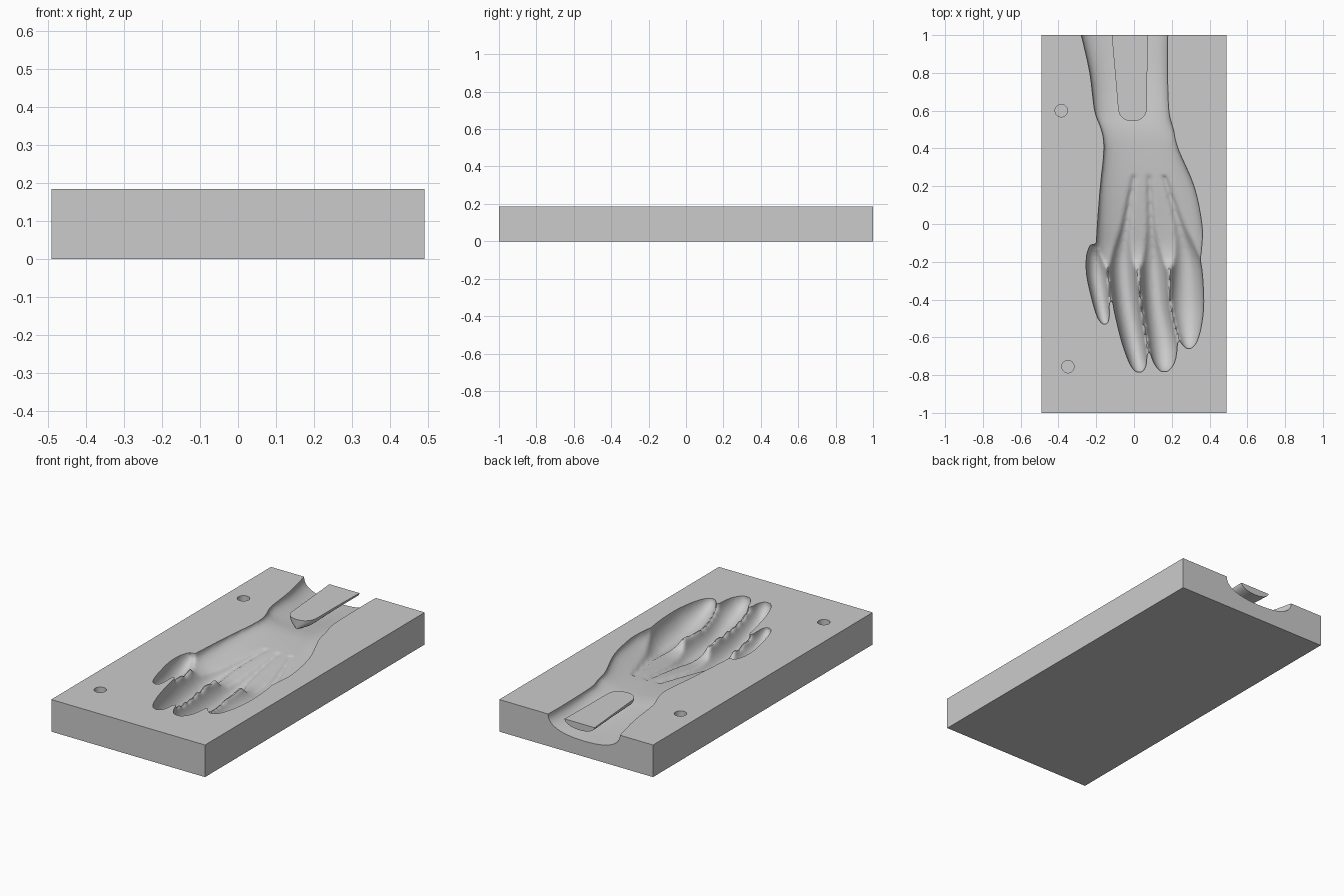
import bpy, bmesh
from math import sin, cos, pi, radians, copysign

cube = bpy.data.objects.get("Cube")
if cube:
    bpy.data.objects.remove(cube, do_unlink=True)

TOP = 0.185

grey = bpy.data.materials.new("mould grey")
grey.use_nodes = True
grey.diffuse_color = (0.6, 0.6, 0.6, 1)
grey.node_tree.nodes["Principled BSDF"].inputs["Base Color"].default_value = (0.6, 0.6, 0.6, 1)


def finish(name, bm):
    bmesh.ops.recalc_face_normals(bm, faces=bm.faces)
    mesh = bpy.data.meshes.new(name)
    bm.to_mesh(mesh)
    bm.free()
    mesh.materials.append(grey)
    obj = bpy.data.objects.new(name, mesh)
    bpy.context.collection.objects.link(obj)
    return obj


def activate(obj):
    bpy.ops.object.select_all(action='DESELECT')
    obj.select_set(True)
    bpy.context.view_layer.objects.active = obj


def modify(obj, kind, **settings):
    mod = obj.modifiers.new(kind.title(), kind)
    for key, value in settings.items():
        setattr(mod, key, value)
    activate(obj)
    bpy.ops.object.modifier_apply(modifier=mod.name)


def smooth(obj):
    activate(obj)
    bpy.ops.object.shade_smooth_by_angle(angle=radians(35))


def blend(sections, steps=4):
    """Ease between the given sections so the loft flows."""
    out = []
    for i in range(len(sections) - 1):
        p = [sections[max(i - 1, 0)], sections[i], sections[i + 1],
             sections[min(i + 2, len(sections) - 1)]]
        for s in range(steps):
            t = s / steps
            out.append([b + 0.5 * t * (c - a + t * (2*a - 5*b + 4*c - d + t * (3*(b - c) + d - a)))
                        for a, b, c, d in zip(*p)])
    return out + [list(sections[-1])]


def loft(bm, sections, power=1.0, half=False, sides=32):
    """Sections are (y, centre x, half width, depth) below the parting face."""
    rings = []
    for y, cx, w, d in sections:
        ring = []
        for k in range(sides + 1 if half else sides):
            a = pi + (pi if half else 2 * pi) * k / sides
            c, s = cos(a), sin(a)
            ring.append(bm.verts.new((cx + w * copysign(abs(c) ** power, c), y,
                                      TOP + d * copysign(abs(s) ** power, s))))
        rings.append(ring)
    for r, q in zip(rings, rings[1:]):
        for k in range(len(r)):
            n = (k + 1) % len(r)
            bm.faces.new((r[k], r[n], q[n], q[k]))
    bm.faces.new(rings[0])
    bm.faces.new(rings[-1])


# Hand-shaped cutter: forearm, wrist and back of the hand
arm = [(1.1, -0.055, 0.25, 0.098), (1.0, -0.05, 0.23, 0.095), (0.8, -0.028, 0.207, 0.085),
       (0.6, -0.012, 0.198, 0.062), (0.5, 0.018, 0.193, 0.05), (0.4, 0.037, 0.198, 0.05),
       (0.2, 0.07, 0.25, 0.062), (0.0, 0.083, 0.278, 0.085), (-0.12, 0.08, 0.28, 0.098),
       (-0.2, 0.08, 0.265, 0.085), (-0.24, 0.08, 0.22, 0.03)]

# Fingers run back under the hand as shallow tendons
fingers = [
    [(-0.11, -0.215, 0.018, 0.03), (-0.17, -0.207, 0.045, 0.07), (-0.27, -0.196, 0.055, 0.085),
     (-0.4, -0.178, 0.045, 0.07), (-0.49, -0.163, 0.033, 0.045), (-0.53, -0.155, 0.015, 0.02)],
    [(0.25, 0.0, 0.02, 0.067), (0.0, -0.04, 0.04, 0.1), (-0.18, -0.06, 0.07, 0.13),
     (-0.4, -0.042, 0.073, 0.128), (-0.6, -0.006, 0.066, 0.105), (-0.72, 0.018, 0.05, 0.075),
     (-0.765, 0.025, 0.033, 0.045), (-0.785, 0.027, 0.015, 0.02)],
    [(0.25, 0.08, 0.02, 0.068), (0.0, 0.09, 0.04, 0.102), (-0.18, 0.1, 0.07, 0.135),
     (-0.4, 0.116, 0.075, 0.132), (-0.6, 0.148, 0.08, 0.11), (-0.71, 0.158, 0.064, 0.08),
     (-0.76, 0.16, 0.04, 0.05), (-0.782, 0.16, 0.018, 0.02)],
    [(0.25, 0.16, 0.02, 0.066), (0.0, 0.235, 0.045, 0.095), (-0.18, 0.272, 0.078, 0.122),
     (-0.4, 0.278, 0.092, 0.115), (-0.53, 0.284, 0.075, 0.09), (-0.61, 0.289, 0.05, 0.06),
     (-0.645, 0.29, 0.03, 0.035), (-0.66, 0.29, 0.012, 0.015)],
]

bm = bmesh.new()
loft(bm, blend(arm), power=0.85)
for finger in fingers:
    loft(bm, blend(finger))
hand = finish("hand_cutter", bm)
modify(hand, 'REMESH', mode='VOXEL', voxel_size=0.01)
modify(hand, 'SMOOTH', factor=0.5, iterations=4)

# Mould block
bm = bmesh.new()
bmesh.ops.create_cube(bm, size=1)
for v in bm.verts:
    v.co.x *= 0.98
    v.co.y *= 2
    v.co.z = (v.co.z + 0.5) * TOP
block = finish("mould_block", bm)

# Two registration holes
bm = bmesh.new()
for x, y in ((-0.385, 0.6), (-0.35, -0.755)):
    pin = bmesh.ops.create_cone(bm, cap_ends=True, segments=32, radius1=0.033,
                                radius2=0.033, depth=0.12)
    bmesh.ops.translate(bm, verts=pin["verts"], vec=(x, y, TOP))
pins = finish("pin_cutter", bm)

for cutter in (hand, pins):
    modify(block, 'BOOLEAN', operation='DIFFERENCE', solver='EXACT', object=cutter)
    bpy.data.objects.remove(cutter, do_unlink=True)
smooth(block)

# Flat tongue over the wrist, level with the parting face and rounded below
bm = bmesh.new()
tongue = [(1.0, -0.022, 0.096, 0.04), (0.8, -0.015, 0.085, 0.045), (0.62, -0.008, 0.077, 0.052)]
for k in range(1, 9):
    a = pi / 2 * k / 8.4
    tongue.append((0.62 - 0.075 * sin(a), -0.008, 0.077 * cos(a) ** 0.8, 0.054))
loft(bm, tongue, half=True, sides=20)
smooth(finish("wrist_tongue", bm))
